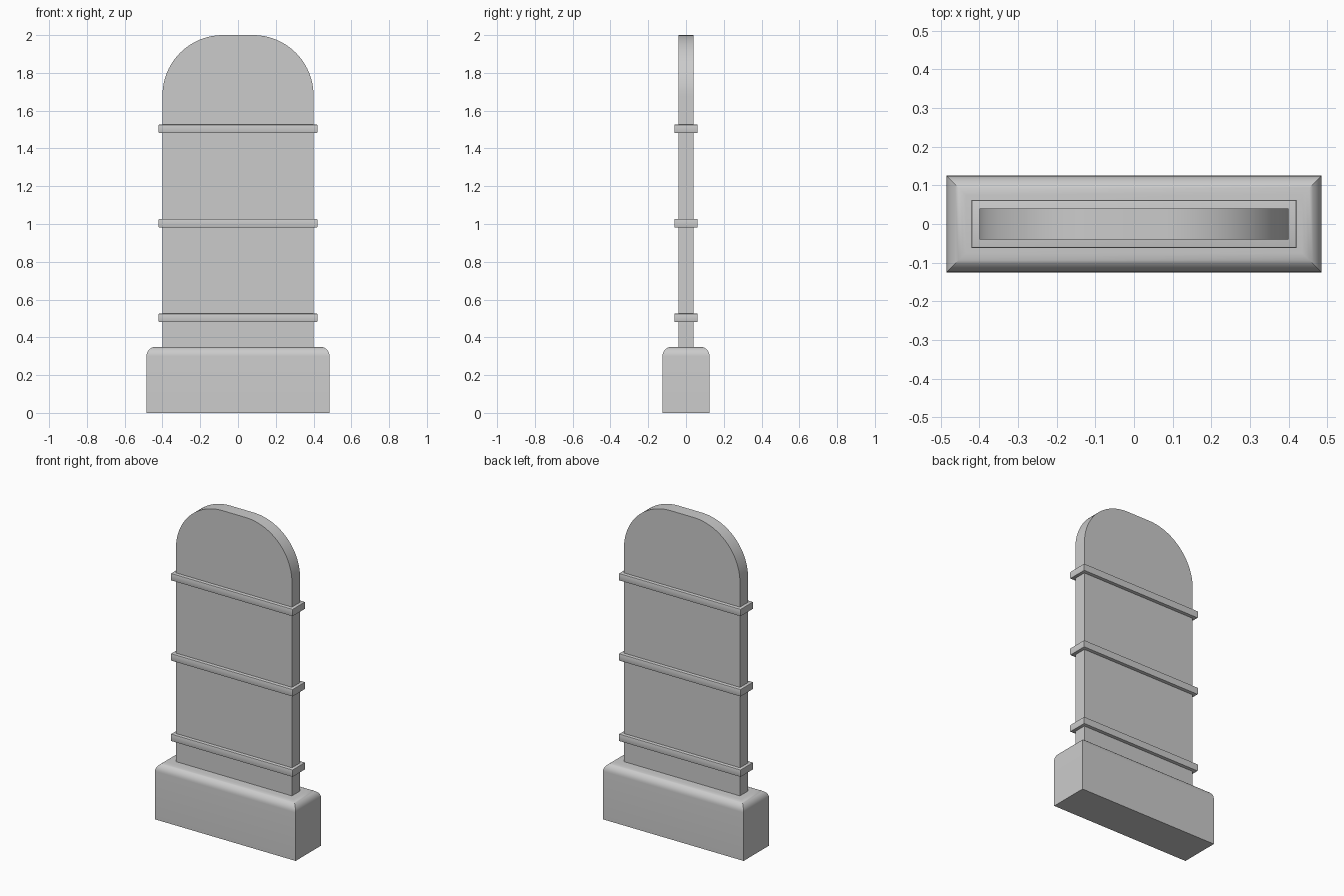
import bpy, bmesh, math

if "Cube" in bpy.data.objects:
    bpy.data.objects.remove(bpy.data.objects["Cube"])


def finish(bm, name):
    bmesh.ops.recalc_face_normals(bm, faces=bm.faces)
    mesh = bpy.data.meshes.new(name)
    bm.to_mesh(mesh)
    bm.free()
    obj = bpy.data.objects.new(name, mesh)
    bpy.context.collection.objects.link(obj)
    bpy.ops.object.select_all(action='DESELECT')
    obj.select_set(True)
    bpy.context.view_layer.objects.active = obj
    bpy.ops.object.shade_smooth_by_angle(angle=math.radians(30))
    return obj


def box(name, width, depth, z0, z1, radius, segments, pick):
    """Box standing from z0 to z1, with the picked edges rounded."""
    bm = bmesh.new()
    bmesh.ops.create_cube(bm, size=1)
    for v in bm.verts:
        v.co = (v.co.x * width, v.co.y * depth, z0 + (v.co.z + 0.5) * (z1 - z0))
    edges = [e for e in bm.edges if pick(e.verts[0].co, e.verts[1].co)]
    bmesh.ops.bevel(bm, geom=edges, offset=radius, segments=segments,
                    profile=0.5, affect='EDGES')
    return finish(bm, name)


# Plinth with rounded top rim
box("plinth", 0.97, 0.25, 0, 0.35, 0.05, 8,
    lambda a, b: min(a.z, b.z) > 0.34)

# Upright slab with rounded upper corners
box("slab", 0.8, 0.08, 0.3, 2.0, 0.32, 24,
    lambda a, b: min(a.z, b.z) > 1.9 and abs(a.x - b.x) < 1e-4)

# Three thin bands around the slab, top and bottom rims slightly softened
for label, z in (("lower", 0.503), ("middle", 1.004), ("upper", 1.504)):
    box(label + "_band", 0.84, 0.124, z - 0.0225, z + 0.0225, 0.004, 2,
        lambda a, b: abs(a.z - b.z) < 1e-4)
